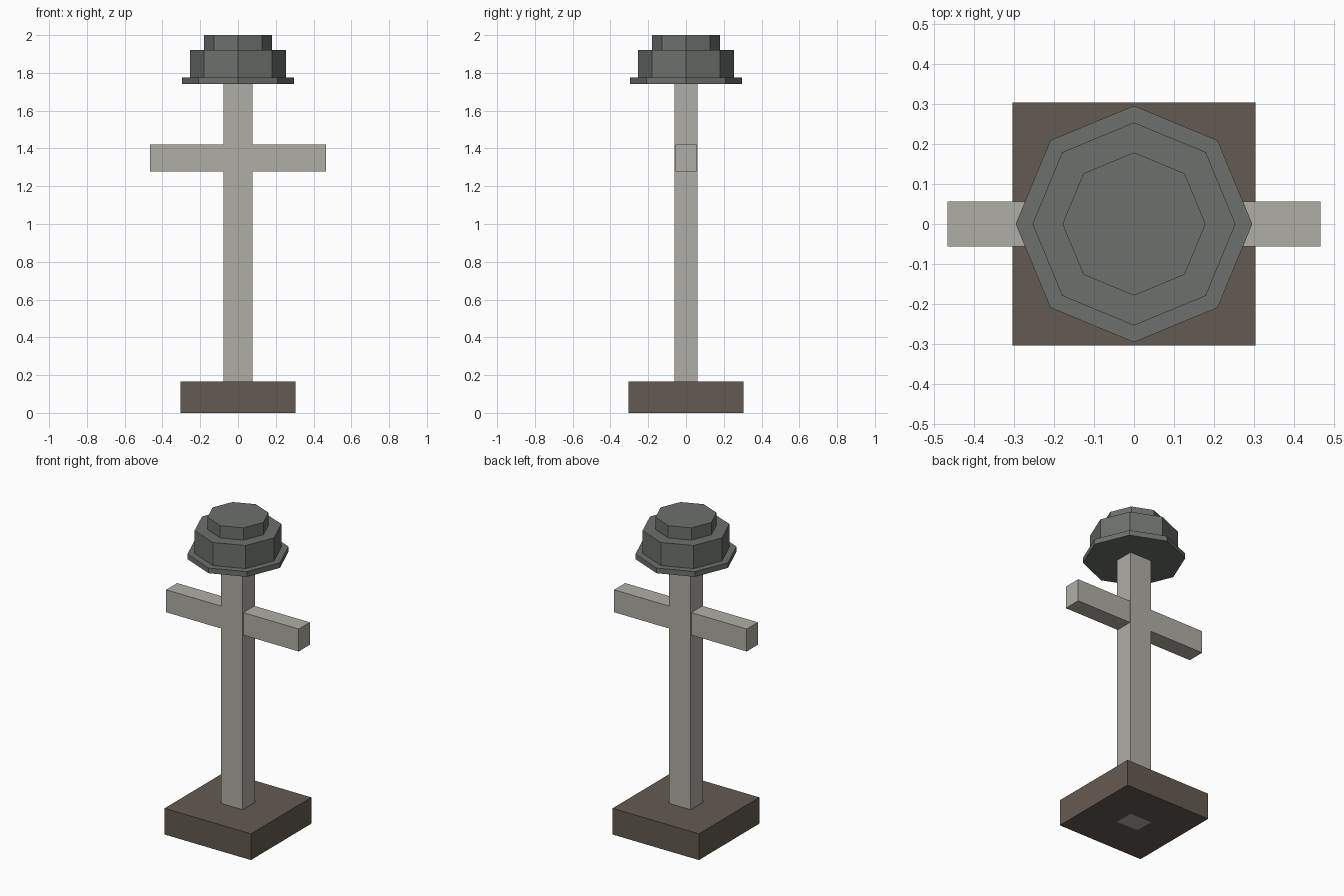
import bpy
import math

if "Cube" in bpy.data.objects:
    bpy.data.objects.remove(bpy.data.objects["Cube"])


def material(name, rgb):
    mat = bpy.data.materials.new(name)
    mat.diffuse_color = (*rgb, 1)
    mat.use_nodes = True
    mat.node_tree.nodes["Principled BSDF"].inputs["Base Color"].default_value = mat.diffuse_color
    return mat


def box(name, size_x, size_y, z0, z1, mat):
    bpy.ops.mesh.primitive_cube_add(size=1, location=(0, 0, (z0 + z1) / 2))
    ob = bpy.context.object
    ob.name = name
    ob.scale = (size_x, size_y, z1 - z0)
    bpy.ops.object.transform_apply(location=False, rotation=False, scale=True)
    ob.data.materials.append(mat)


def octagon(name, radius, z0, z1, mat):
    # corners lie on the x and y axes
    bpy.ops.mesh.primitive_cylinder_add(vertices=8, radius=radius, depth=z1 - z0,
                                        location=(0, 0, (z0 + z1) / 2))
    ob = bpy.context.object
    ob.name = name
    ob.data.materials.append(mat)


wood = material("pale_wood", (0.43, 0.42, 0.38))
earth = material("dark_earth", (0.127, 0.102, 0.084))
steel = material("grey_steel", (0.15, 0.162, 0.15))

# Base and cross
box("base", 0.608, 0.608, 0.0, 0.167, earth)
box("post", 0.153, 0.123, 0.0, 1.745, wood)
box("crossbar", 0.934, 0.112, 1.277, 1.42, wood)

# Stepped octagonal helmet
octagon("helmet_brim", 0.296, 1.742, 1.775, steel)
octagon("helmet_crown", 0.254, 1.775, 1.922, steel)
octagon("helmet_top", 0.179, 1.922, 2.0, steel)
